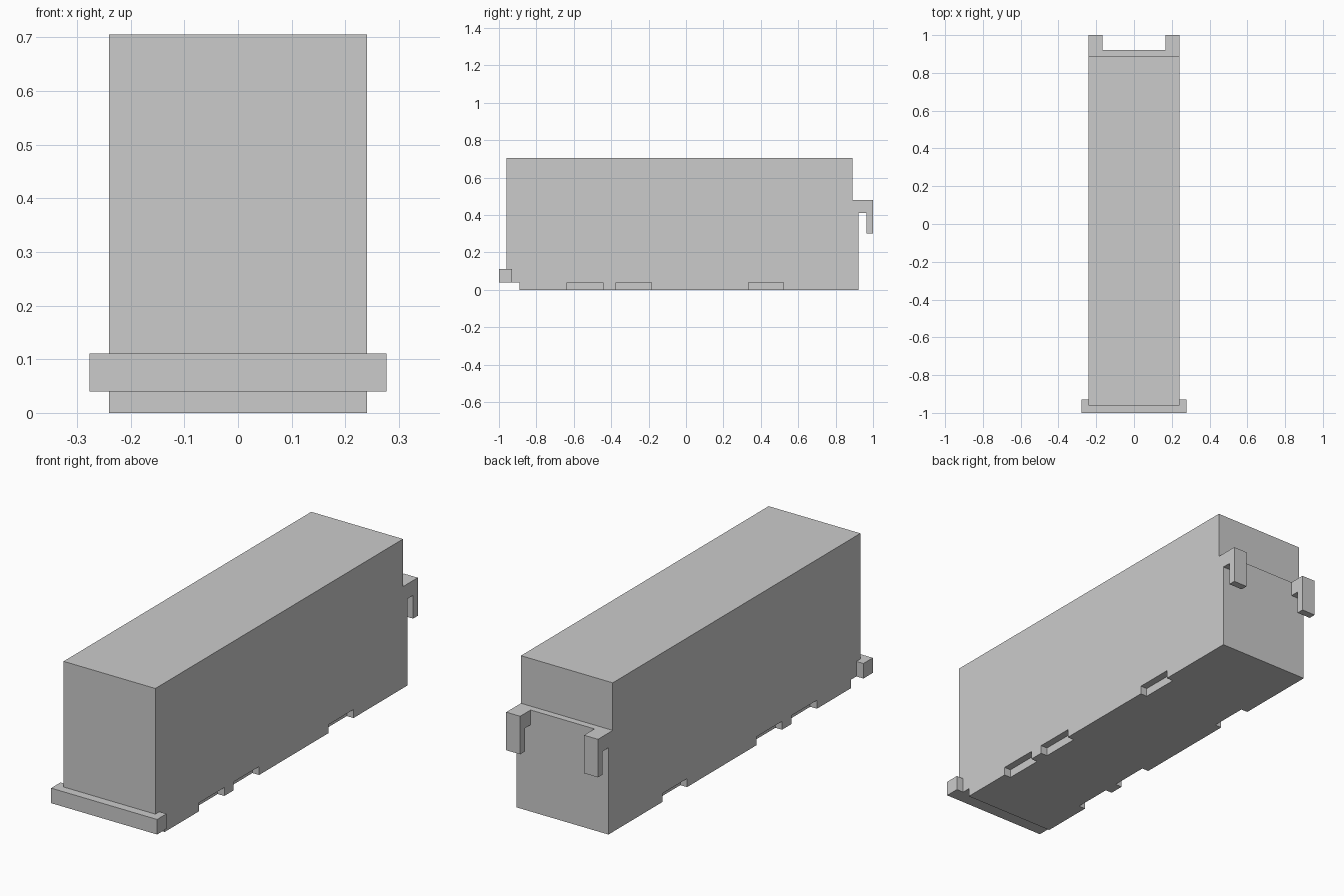
import bpy, bmesh
from mathutils import Vector

if "Cube" in bpy.data.objects:
    bpy.data.objects.remove(bpy.data.objects["Cube"])


def add_prism(bm, points, direction):
    """Extrude a closed polygon along a vector into a solid."""
    face = bm.faces.new([bm.verts.new(p) for p in points])
    extruded = bmesh.ops.extrude_face_region(bm, geom=[face])["geom"]
    verts = [v for v in extruded if isinstance(v, bmesh.types.BMVert)]
    bmesh.ops.translate(bm, verts=verts, vec=Vector(direction))


def make_object(name, prisms):
    bm = bmesh.new()
    for points, direction in prisms:
        add_prism(bm, points, direction)
    bmesh.ops.recalc_face_normals(bm, faces=bm.faces)
    mesh = bpy.data.meshes.new(name)
    bm.to_mesh(mesh)
    bm.free()
    obj = bpy.data.objects.new(name, mesh)
    bpy.context.collection.objects.link(obj)
    return obj


def side_profile(yz, x0, x1):
    """A y-z outline extruded from x0 to x1."""
    return [(x0, y, z) for y, z in yz], (x1 - x0, 0, 0)


HALF = 0.24    # half width of the body
NOTCH = 0.035  # depth of the bottom notches
STEP = 0.04    # height of the notches and of the front step

# Body: tall block, stepped at the front foot and at the rear ledge
body = make_object("body", [side_profile(
    [(-0.89, 0), (0.922, 0), (0.922, 0.48), (0.89, 0.48),
     (0.89, 0.705), (-0.96, 0.705), (-0.96, STEP), (-0.89, STEP)],
    -HALF, HALF)])

# Notches along both bottom edges
cuts = []
for y0, y1 in [(-0.635, -0.445), (-0.375, -0.185), (0.335, 0.52)]:
    for side in (-1, 1):
        cuts.append(side_profile(
            [(y0, -0.05), (y1, -0.05), (y1, STEP), (y0, STEP)],
            side * (HALF - NOTCH), side * (HALF + 0.05)))
cutter = make_object("notch_cutter", cuts)
cutter.hide_render = True
cutter.hide_viewport = True
notches = body.modifiers.new("notches", "BOOLEAN")
notches.operation = "DIFFERENCE"
notches.solver = "EXACT"
notches.object = cutter

# Front bumper: U-shaped bar wrapping the front corners
plan = [(-0.277, -1), (0.277, -1), (0.277, -0.93), (HALF, -0.93),
        (HALF, -0.96), (-HALF, -0.96), (-HALF, -0.93), (-0.277, -0.93)]
make_object("front_bumper", [([(x, y, STEP) for x, y in plan], (0, 0, 0.071))])

# Rear hooks: arm out from the ledge, then a tip pointing down
hook = [(0.922, 0.48), (1, 0.48), (1, 0.30), (0.965, 0.30),
        (0.965, 0.41), (0.922, 0.41)]
for name, side in (("left_hook", -1), ("right_hook", 1)):
    make_object(name, [side_profile(hook, side * 0.167, side * HALF)])
